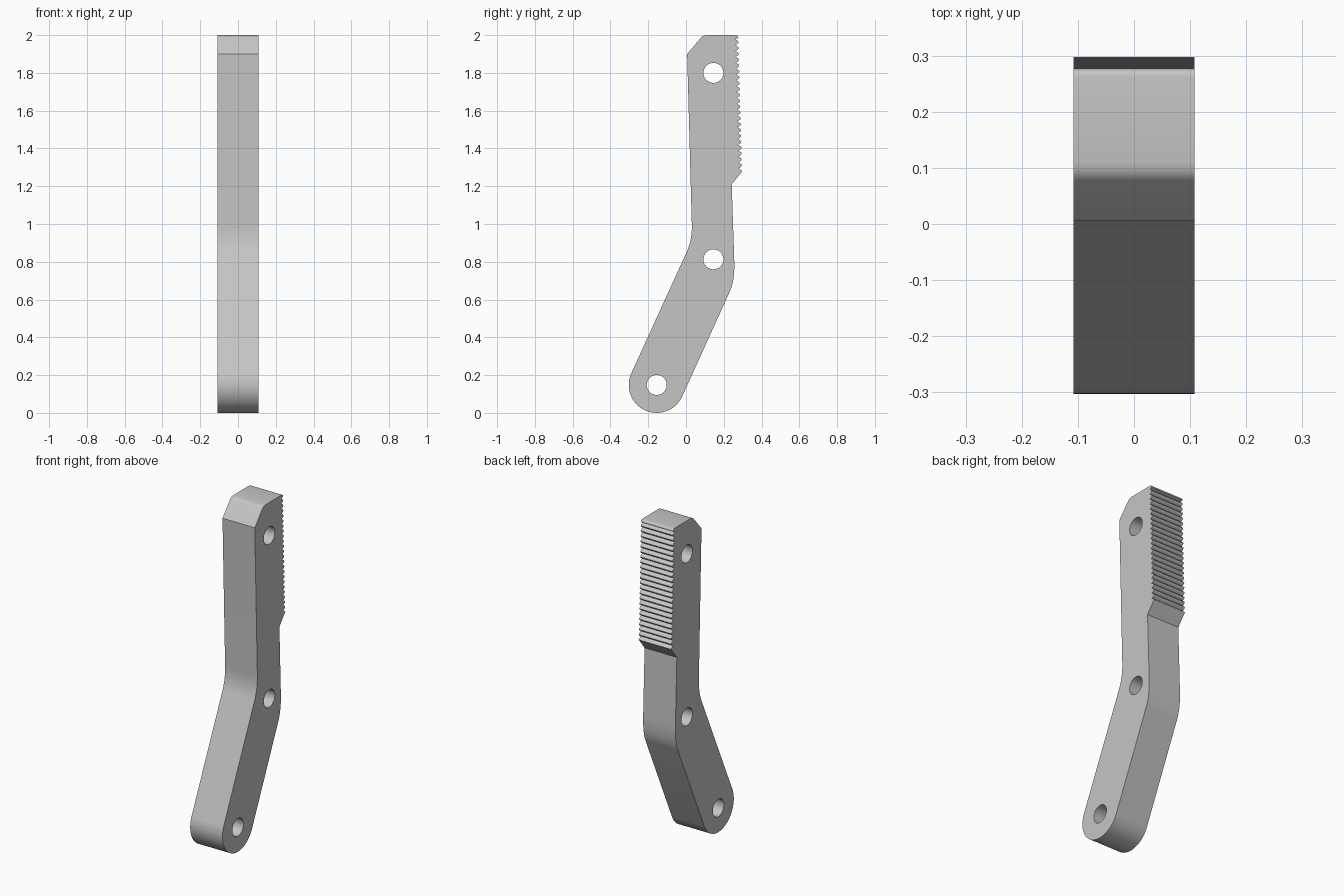
import bpy, bmesh
from math import sin, cos, pi, radians
from mathutils import Vector

cube = bpy.data.objects.get("Cube")
if cube:
    bpy.data.objects.remove(cube)

HALF_WIDTH = 0.108
HOLE_RADIUS = 0.053
END_RADIUS = 0.148
PIVOT = Vector((-0.155, 0.148))
HOLES = [PIVOT, Vector((0.145, 0.813)), Vector((0.145, 1.80))]
TEETH = 22


def arc(center, radius, start, end, steps):
    """Points (y, z) along an arc, both ends included."""
    return [center + radius * Vector((cos(a), sin(a)))
            for a in (start + (end - start) * i / steps for i in range(steps + 1))]


def bend(a, corner, b, steps=8):
    """Rounded corner from a to b."""
    a, corner, b = Vector(a), Vector(corner), Vector(b)
    return [a * (1 - t) ** 2 + corner * 2 * t * (1 - t) + b * t * t
            for t in (i / steps for i in range(steps + 1))]


def grip_teeth(top, bottom, depth=0.018, steps=6):
    """Row of rounded ridges running down from top to bottom."""
    top, bottom = Vector(top), Vector(bottom)
    count = TEETH * steps
    points = []
    for i in range(count + 1):
        p = top.lerp(bottom, i / count)
        p.x -= depth * (1 - abs(sin(pi * i / steps)))
        points.append(p)
    return points


# Side outline: round foot, front edge, chamfered top, toothed back, elbow
tilt = radians(24.4)
outline = arc(PIVOT, END_RADIUS, -tilt, -pi - tilt, 32)
outline += bend((0.005, 0.855), (0.032, 0.915), (0.031, 0.99))
outline += [Vector((0.006, 1.90))]
outline += bend((0.078, 1.985), (0.088, 1.998), (0.11, 2.0), 4)
outline += bend((0.262, 2.0), (0.276, 2.0), (0.277, 1.985), 4)
outline += grip_teeth((0.278, 1.978), (0.297, 1.295))
outline += [Vector((0.298, 1.28)), Vector((0.242, 1.21))]
outline += bend((0.255, 0.82), (0.261, 0.707), (0.233, 0.645))

# Fill the outline around the pin holes, then extrude across the width
bm = bmesh.new()
edges = []
for loop in [outline] + [arc(c, HOLE_RADIUS, 0, 2 * pi, 32)[:-1] for c in HOLES]:
    verts = [bm.verts.new((-HALF_WIDTH, p.x, p.y)) for p in loop]
    edges += [bm.edges.new((v, verts[i - 1])) for i, v in enumerate(verts)]
bmesh.ops.triangle_fill(bm, edges=edges, use_beauty=True, normal=(-1, 0, 0))
solid = bmesh.ops.extrude_face_region(bm, geom=bm.faces[:], use_keep_orig=True)
moved = [g for g in solid["geom"] if isinstance(g, bmesh.types.BMVert)]
bmesh.ops.translate(bm, verts=moved, vec=(2 * HALF_WIDTH, 0, 0))
bmesh.ops.recalc_face_normals(bm, faces=bm.faces[:])
mesh = bpy.data.meshes.new("jaw_lever")
bm.to_mesh(mesh)
bm.free()

# Plain grey material
grey = bpy.data.materials.new("light_grey")
grey.use_nodes = True
colour = (0.56, 0.56, 0.56, 1)
grey.diffuse_color = colour
grey.node_tree.nodes["Principled BSDF"].inputs["Base Color"].default_value = colour
mesh.materials.append(grey)

lever = bpy.data.objects.new("jaw_lever", mesh)
bpy.context.collection.objects.link(lever)
bpy.ops.object.select_all(action='DESELECT')
lever.select_set(True)
bpy.context.view_layer.objects.active = lever
bpy.ops.object.shade_smooth_by_angle(angle=radians(35))
